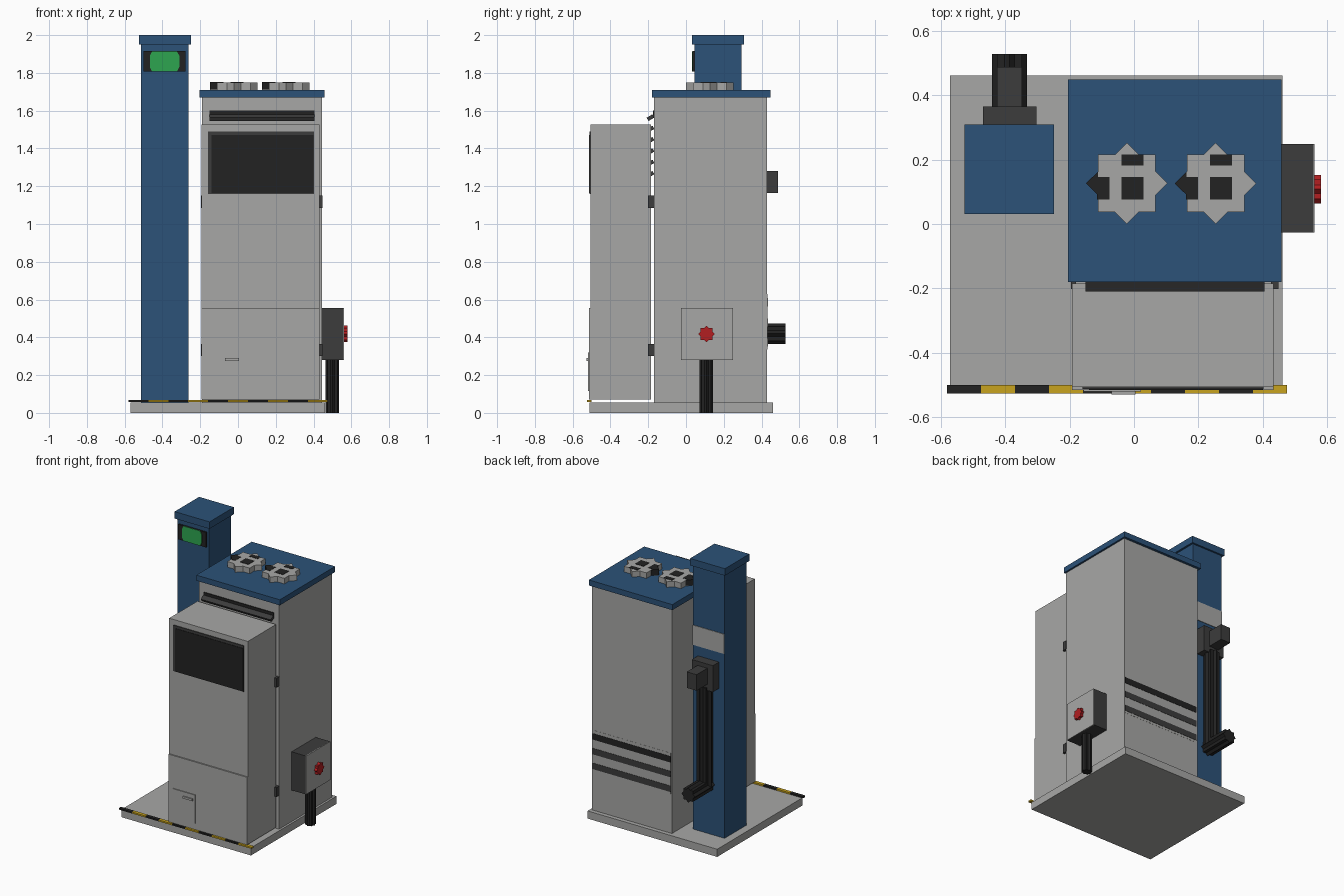
import bpy, bmesh, math
from mathutils import Vector, Matrix

if "Cube" in bpy.data.objects:
    bpy.data.objects.remove(bpy.data.objects["Cube"], do_unlink=True)


def material(name, r, g, b):
    m = bpy.data.materials.new(name)
    m.use_nodes = True
    m.diffuse_color = (r, g, b, 1)
    m.node_tree.nodes["Principled BSDF"].inputs["Base Color"].default_value = (r, g, b, 1)
    return m


GREY = material("light grey", .39, .39, .38)
BLUE = material("steel blue", .025, .084, .188)
BLACK = material("black", .016, .016, .016)
DARK = material("dark grey", .045, .045, .045)
YELLOW = material("hazard yellow", .578, .366, .013)
GREEN = material("signal green", .026, .376, .08)
RED = material("button red", .445, .013, .015)


def finish(name, bm, mat):
    bmesh.ops.recalc_face_normals(bm, faces=bm.faces)
    mesh = bpy.data.meshes.new(name)
    bm.to_mesh(mesh)
    bm.free()
    mesh.materials.append(mat)
    ob = bpy.data.objects.new(name, mesh)
    bpy.context.collection.objects.link(ob)
    return ob


def box(name, x, y, z, mat, tilt=0):
    """Box from (low, high) ranges, optionally tilted about x."""
    spans = (x, y, z)
    centre = Vector([(a + b) / 2 for a, b in spans])
    size = [b - a for a, b in spans]
    bm = bmesh.new()
    bmesh.ops.create_cube(bm, size=1, matrix=Matrix.Translation(centre)
                          @ Matrix.Rotation(tilt, 4, 'X') @ Matrix.Diagonal((*size, 1)))
    return finish(name, bm, mat)


def prism(name, outline, axis, low, high, mat):
    """Extrude a 2D outline along an axis; the outline uses the other two axes in order."""
    bm = bmesh.new()

    def place(p, d):
        co = list(p)
        co.insert(axis, d)
        return bm.verts.new(co)

    face = bm.faces.new([place(p, low) for p in outline])
    out = bmesh.ops.extrude_face_region(bm, geom=[face])
    step = Vector((0, 0, 0))
    step[axis] = high - low
    bmesh.ops.translate(bm, vec=step, verts=[v for v in out["geom"] if isinstance(v, bmesh.types.BMVert)])
    return finish(name, bm, mat)


def star(cx, cy, radius):
    """Eight-pointed star, as two overlapping squares."""
    return [(cx + r * math.cos(i * math.pi / 8), cy + r * math.sin(i * math.pi / 8))
            for i in range(16) for r in [radius if i % 2 == 0 else radius * .765]]


# Floor slab and hazard strip
box("floor_slab", (-.57, .46), (-.51, .46), (0, .055), GREY)
for i in range(10):
    x = -.58 + i * .1055
    box(f"hazard_strip_{i + 1}", (x, x + .1055), (-.525, -.5), (.057, .068), YELLOW if i % 2 else BLACK)

# Cabinet and roof
box("cabinet", (-.19, .445), (-.17, .43), (.055, 1.67), GREY)
box("roof", (-.205, .458), (-.18, .448), (1.67, 1.71), BLUE)

# Roof fans with dark openings
for side, cx in (("right", -.022), ("left", .253)):
    cy = .126
    prism(f"{side}_fan", star(cx, cy, .126), 2, 1.71, 1.75, GREY)
    openings = {"centre": (-.017, .051, -.05, .019), "back": (-.017, .051, .056, .09),
                "side": (-.092, -.054, -.05, .019)}
    for part, (a, b, c, d) in openings.items():
        box(f"{side}_fan_{part}_opening", (cx + a, cx + b), (cy + c, cy + d), (1.748, 1.752), BLACK)
    prism(f"{side}_fan_tip", [(cx - .127, cy), (cx - .09, cy - .036), (cx - .09, cy + .036)],
          2, 1.712, 1.752, BLACK)

# Front louvres, the lower ones reaching behind the door
box("louvre_backing", (-.15, .405), (-.175, -.168), (1.56, 1.6), BLACK)
for i in range(6):
    z = 1.563 - i * .06
    box(f"louvre_{i + 1}", (-.15, .405), (-.206, -.17), (z - .01, z + .01), DARK, math.radians(30))

# Door with display, lower panel and coin flap
box("door", (-.193, .432), (-.505, -.185), (.07, 1.528), GREY)
box("display_frame", (-.16, .402), (-.511, -.503), (1.16, 1.49), DARK)
box("display", (-.14, .4), (-.514, -.508), (1.163, 1.472), BLACK)
box("lower_panel", (-.193, .432), (-.514, -.503), (.07, .555), GREY)
box("flap", (-.157, .022), (-.52, -.512), (.115, .32), GREY)
box("flap_handle", (-.07, .005), (-.528, -.518), (.275, .29), GREY)

# Hinges
for level, z in (("lower", .3), ("upper", 1.085)):
    box(f"{level}_hinge", (.425, .448), (-.202, -.168), (z, z + .066), DARK)
    box(f"{level}_latch", (-.196, -.18), (-.202, -.168), (z, z + .066), DARK)

# Rear vent
box("rear_vent_panel", (-.18, .438), (.428, .431), (.335, .63), GREY)
for i, mat in enumerate((BLACK, DARK, DARK)):
    z = .585 - i * .106
    box(f"rear_vent_slot_{i + 1}", (-.18, .438), (.428, .433), (z - .022, z + .022), mat)

# Column with cap and signal
box("column", (-.513, -.262), (.045, .295), (.055, 1.95), BLUE)
box("column_cap", (-.525, -.248), (.031, .308), (1.95, 2), BLUE)
box("signal_panel", (-.5, -.278), (.034, .047), (1.807, 1.915), BLACK)
signal = [(-.389 + sx * w, 1.861 + sz * h) for sx, sz, w, h in
          ((-1, -1, .066, .053), (1, -1, .066, .053), (1, -1, .078, .03), (1, 1, .078, .03),
           (1, 1, .066, .053), (-1, 1, .066, .053), (-1, 1, .078, .03), (-1, -1, .078, .03))]
prism("signal_light", signal, 1, .031, .036, GREEN)

# Rear of column: plate, hose bracket and hose
box("column_plate", (-.512, -.263), (.293, .299), (1.38, 1.522), GREY)
box("hose_bracket", (-.469, -.302), (.293, .365), (1.12, 1.31), DARK)
box("hose_socket", (-.425, -.347), (.36, .487), (1.165, 1.28), DARK)
prism("hose", star(-.386, .34, .054), 2, .42, 1.14, BLACK)
prism("hose_outlet", star(-.386, .42, .054), 1, .3, .527, BLACK)

# Side switch box with button and conduit
box("switch_box", (.44, .557), (-.027, .248), (.28, .556), DARK)
box("switch_box_face", (.554, .56), (-.027, .248), (.28, .556), GREY)
prism("stop_button", star(.108, .418, .044), 0, .558, .58, RED)
prism("conduit", star(.5, .108, .036), 2, 0, .29, BLACK)
